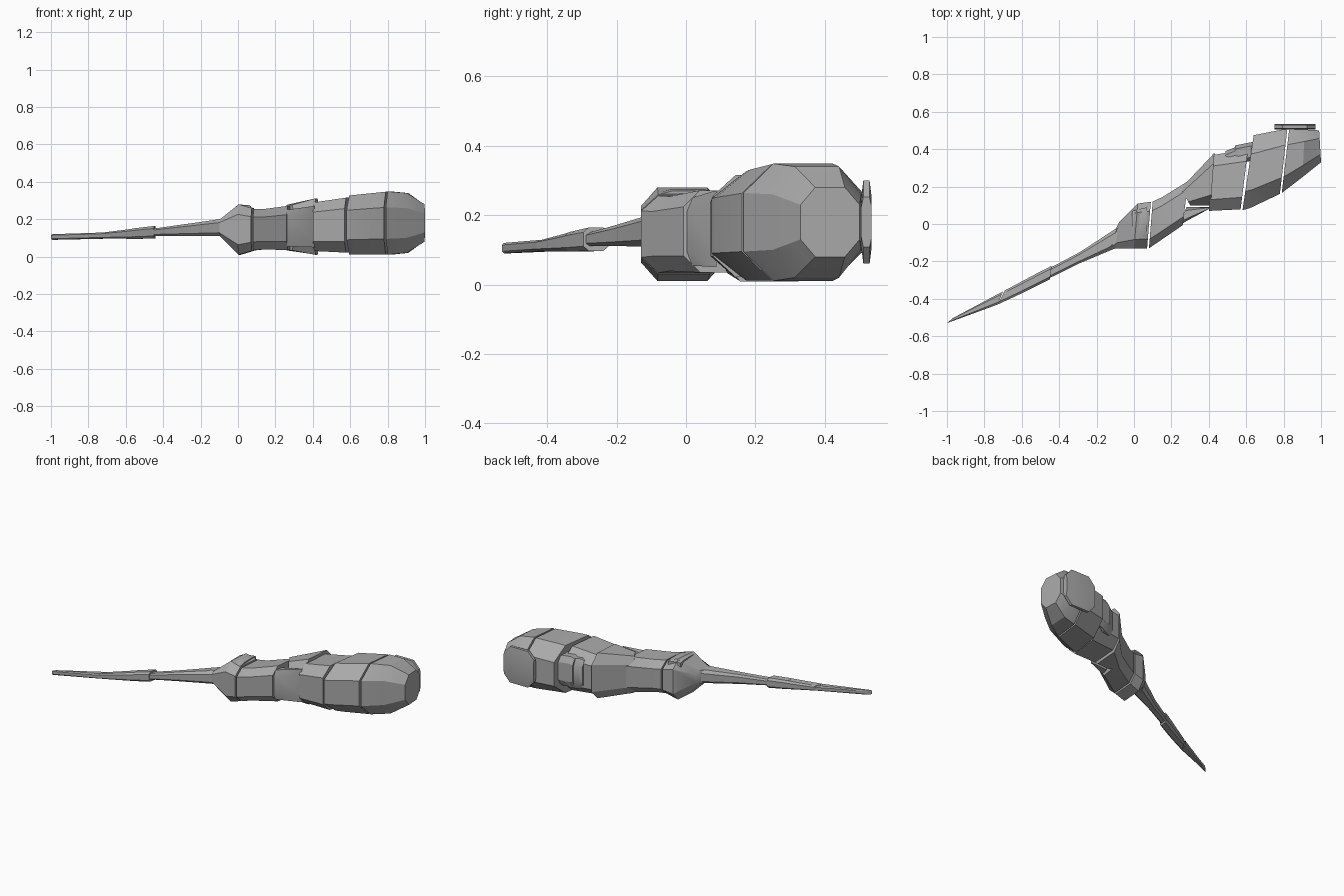
import bpy
import bmesh

default_cube = bpy.data.objects.get("Cube")
if default_cube:
    bpy.data.objects.remove(default_cube, do_unlink=True)

grey = bpy.data.materials.new("plain grey")
grey.use_nodes = True
grey.diffuse_color = (.4, .4, .4, 1)
grey.node_tree.nodes["Principled BSDF"].inputs["Base Color"].default_value = grey.diffuse_color


def mix(start, end, t):
    return start + (end - start) * t


def profile(*points):
    """Return a function that runs straight from point to point."""
    def value(x):
        for (xa, a), (xb, b) in zip(points, points[1:]):
            if x <= xb:
                return mix(a, b, max(x - xa, 0) / (xb - xa))
        return points[-1][-1]
    return value


# Outlines of the whole tool along x: front and back edges, underside and top
front_edge = profile((-1, -.53), (-.7, -.42), (-.13, -.13), (.08, -.13),
                     (.27, 0), (.4, .07), (.6, .08), (.8, .17), (1, .33))
back_edge = profile((-1, -.52), (-.7, -.36), (-.1, -.05), (-.05, .1), (.1, .12),
                    (.25, .19), (.43, .37), (.61, .4), (.64, .47), (.82, .51), (1, .5))
underside = profile((-1, .09), (-.1, .11), (0, .01), (.1, .04), (.4, .03),
                    (.8, .01), (.9, .02), (1, .08))
topside = profile((-1, .12), (-.7, .13), (-.1, .2), (0, .28), (.1, .25),
                  (.4, .29), (.8, .35), (.9, .34), (1, .28))


def skin(name, sections, cut):
    """Join chamfered sections (near corner, far corner) into a closed part."""
    bm = bmesh.new()
    far = 1 - cut
    outline = ((cut, 0), (far, 0), (1, cut), (1, far),
               (far, 1), (cut, 1), (0, far), (0, cut))
    rings = [[bm.verts.new((mix(near[0], end[0], u),
                            mix(near[1], end[1], u),
                            mix(near[2], end[2], v))) for u, v in outline]
             for near, end in sections]
    for first, second in zip(rings, rings[1:]):
        for i in range(len(first)):
            bm.faces.new((first[i - 1], first[i], second[i], second[i - 1]))
    bm.faces.new(rings[0])
    bm.faces.new(rings[-1])
    bmesh.ops.recalc_face_normals(bm, faces=bm.faces[:])
    mesh = bpy.data.meshes.new(name)
    bm.to_mesh(mesh)
    bm.free()
    mesh.materials.append(grey)
    part = bpy.data.objects.new(name, mesh)
    bpy.context.collection.objects.link(part)
    bpy.ops.object.select_all(action="DESELECT")
    part.select_set(True)
    bpy.context.view_layer.objects.active = part
    bpy.ops.object.shade_smooth_by_angle(angle=.45)


def band(name, stations, slant=(.03, .03), swell=(0, 0), cut=.2,
         front_y=None, back_y=None):
    """Cut a slanted length out of the outlines, swelling towards either end."""
    sections = []
    for x in stations:
        t = (x - stations[0]) / (stations[-1] - stations[0])
        back_x = x + mix(*slant, t)
        grow = mix(*swell, t)
        front = front_edge(x) - grow / 2 if front_y is None else front_y
        back = back_edge(back_x) + grow / 2 if back_y is None else back_y
        sections.append(((x, front, underside(x) - grow),
                         (back_x, back, topside(x) + grow)))
    skin(name, sections, cut)


def slab(name, centre, size, shrink, lean=0):
    """Chamfered plate with smaller ends; lean shifts its far end in y."""
    sections = []
    for along, scale in ((-1, shrink), (-.6, 1), (.6, 1), (1, shrink)):
        x = centre[0] + along * size[0] / 2
        y = centre[1] + along * lean
        depth, height = size[1] / 2, size[2] / 2 * scale
        sections.append(((x, y - depth, centre[2] - height),
                         (x, y + depth, centre[2] + height)))
    skin(name, sections, .2)


# Thin tapering shaft in overlapping lengths
band("tip_blade", (-1, -.9, -.73))
band("middle_blade", (-.73, -.6, -.53), slant=(.04, .01), swell=(0, .005))
band("shaft_joint", (-.56, -.5, -.45), slant=(.02, .01), swell=(.005, .005))
band("shaft", (-.5, -.3, -.1), slant=(.01, .01), swell=(-.01, 0))

# Flared collar between shaft and body
band("collar", (-.13, -.1, 0, .07), slant=(.02, .02))
slab("collar_crest", (.03, 0, .25), (.08, .16, .05), .8, lean=.01)

# Overlapping body bands, widening towards the far end
band("first_band", (.08, .13, .26), slant=(.02, .03))
band("front_plate", (.25, .28, .4), slant=(.03, .01), swell=(-.02, -.02), back_y=.09)
band("second_band", (.3, .41), slant=(-.05, .02), swell=(0, .02), front_y=.1)
band("third_band", (.4, .5, .57), slant=(.03, .04))
band("fourth_band", (.58, .62, .78), slant=(.06, .04), swell=(.01, 0), cut=.25)
band("end_cap", (.79, .9, .97, 1), slant=(.04, -.01), cut=.25)

# Raised plates along the back
slab("back_plate_small", (.54, .36, .17), (.1, .1, .2), .9, lean=.02)
slab("back_plate_large", (.59, .38, .18), (.1, .1, .2), .9, lean=.01)
slab("back_end_plate", (.86, .52, .18), (.22, .03, .24), .6)
